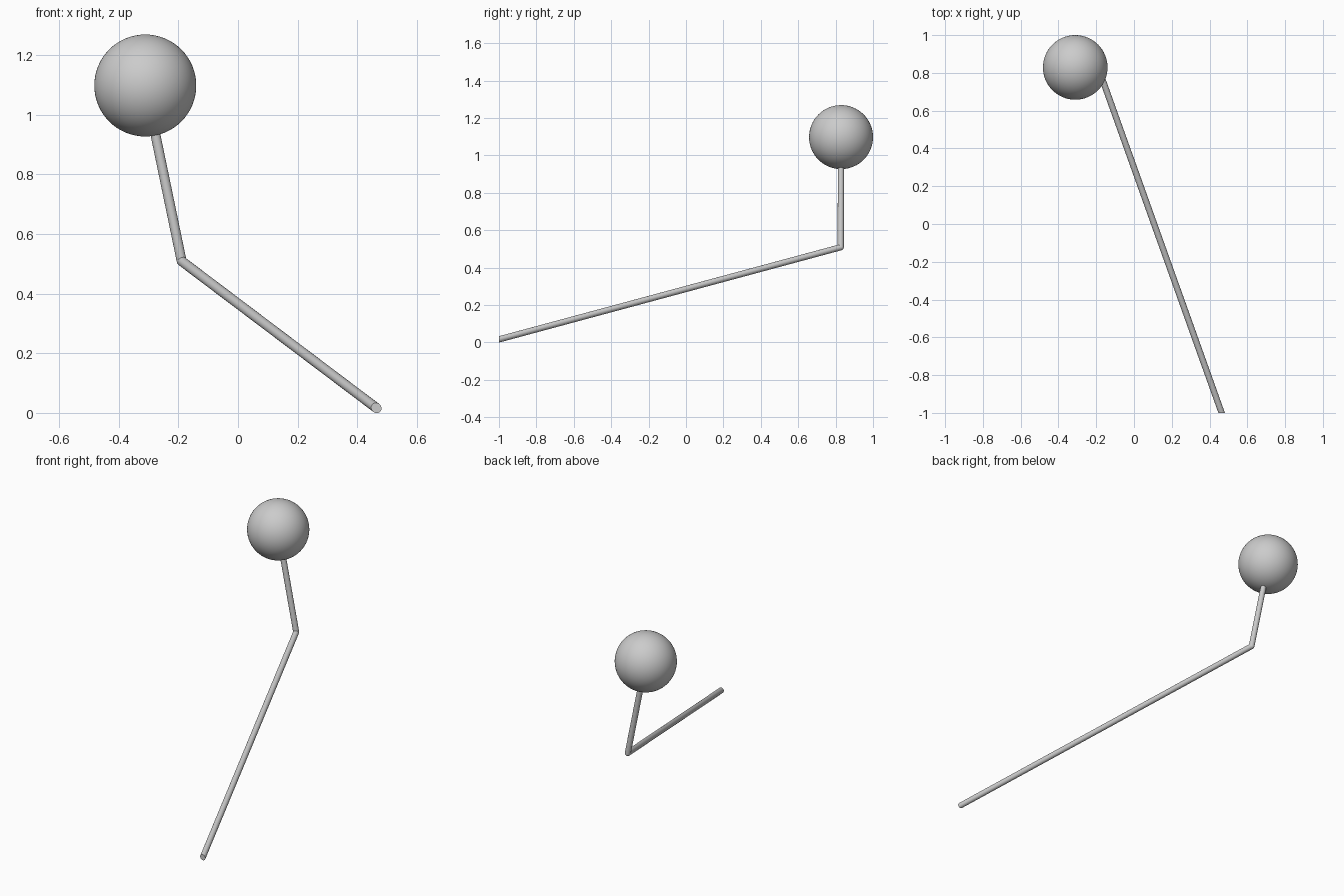
import bpy
import bmesh
from mathutils import Vector

if "Cube" in bpy.data.objects:
    bpy.data.objects.remove(bpy.data.objects["Cube"])

R = 0.0165
foot = Vector((0.464, -1.0, 0.0165))
elbow = Vector((-0.189, 0.827, 0.509))
ball = Vector((-0.311, 0.829, 1.098))


def smooth(obj):
    bpy.ops.object.select_all(action='DESELECT')
    obj.select_set(True)
    bpy.context.view_layer.objects.active = obj
    bpy.ops.object.shade_smooth_by_angle()


def rod(name, rings, sides=24):
    """Round tube through (centre, cut normal) rings; first segment sets the profile."""
    bm = bmesh.new()
    axis = (rings[1][0] - rings[0][0]).normalized()
    u = axis.cross(Vector((0, 1, 0.3))).normalized()
    v = axis.cross(u)
    circle = bmesh.ops.create_circle(bm, segments=sides, radius=R)['verts']
    offsets = [u * c.co.x + v * c.co.y for c in circle]
    bm.clear()
    loops = []
    for centre, normal in rings:
        # slide each profile point along the rod onto the cut plane
        loops.append([bm.verts.new(centre + o - axis * (o.dot(normal) / axis.dot(normal)))
                      for o in offsets])
    for i in range(sides):
        j = (i + 1) % sides
        bm.faces.new((loops[0][i], loops[0][j], loops[1][j], loops[1][i]))
    bm.faces.new(loops[0])
    bm.faces.new(loops[1])
    bmesh.ops.recalc_face_normals(bm, faces=bm.faces)
    mesh = bpy.data.meshes.new(name)
    bm.to_mesh(mesh)
    bm.free()
    obj = bpy.data.objects.new(name, mesh)
    bpy.context.collection.objects.link(obj)
    smooth(obj)


def sphere(name, centre, radius, seg, rings):
    bpy.ops.mesh.primitive_uv_sphere_add(segments=seg, ring_count=rings,
                                         radius=radius, location=centre)
    bpy.context.object.name = name
    bpy.ops.object.shade_smooth()


# long rod with a vertical cut at its front end, short rod up into the ball
d1 = (elbow - foot).normalized()
d2 = (ball - elbow).normalized()
rod("long_rod", [(foot, Vector((0, 1, 0))), (elbow, d1)])
rod("short_rod", [(elbow, d2), (ball - d2 * 0.12, d2)])

# rounded joint and ball
sphere("rod_joint", elbow, R, 24, 12)
sphere("ball", ball, 0.171, 64, 32)
